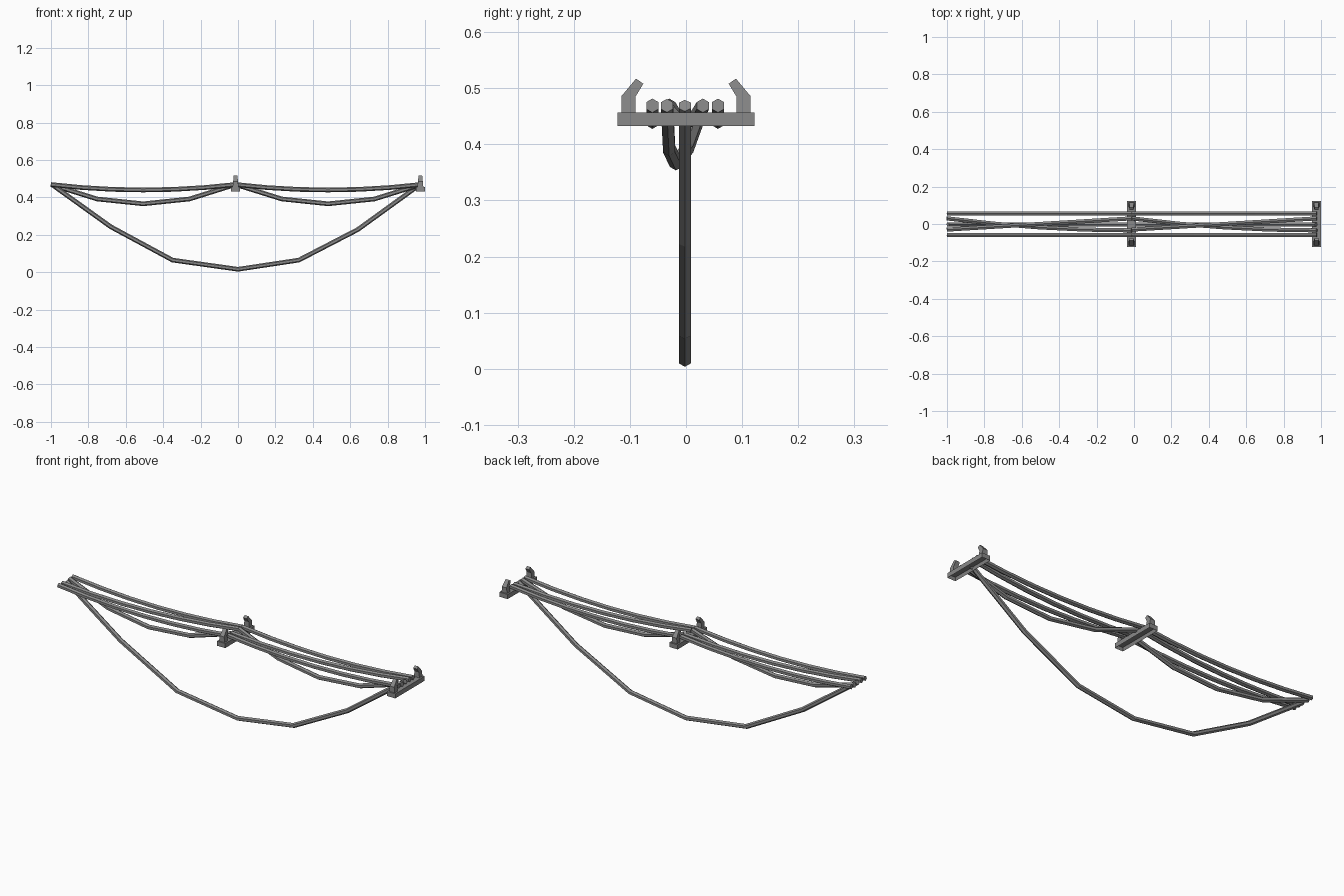
import bpy, bmesh
from mathutils import Vector

if "Cube" in bpy.data.objects:
    bpy.data.objects.remove(bpy.data.objects["Cube"], do_unlink=True)

grey = bpy.data.materials.new("steel_grey")
grey.use_nodes = True
grey.diffuse_color = (0.25, 0.25, 0.25, 1)
grey.node_tree.nodes["Principled BSDF"].inputs["Base Color"].default_value = grey.diffuse_color

SUPPORTS = (-0.013, 0.975)
SPANS = ((-1.0, -0.013), (-0.013, 0.977))
TOP, SIDES, RADIUS = 0.469, 6, 0.0125


def finish(name, bm):
    bmesh.ops.recalc_face_normals(bm, faces=bm.faces)
    mesh = bpy.data.meshes.new(name)
    bm.to_mesh(mesh)
    bm.free()
    mesh.materials.append(grey)
    obj = bpy.data.objects.new(name, mesh)
    bpy.context.collection.objects.link(obj)
    return obj


def cable(name, points):
    """Six-sided tube with rings lying across x, so that the ends stay upright."""
    import math
    bm = bmesh.new()
    rings = []
    for i, p in enumerate(points):
        a, b = points[max(i - 1, 0)], points[min(i + 1, len(points) - 1)]
        along = (Vector(b) - Vector(a)).normalized()
        side = Vector((0, 1, 0)) - along * along.y
        side.normalize()
        up = along.cross(side)
        ring = []
        for k in range(SIDES):
            t = math.tau * (k + 0.5) / SIDES + math.pi / SIDES
            ring.append(bm.verts.new(Vector(p) + RADIUS * (math.sin(t) * side + math.cos(t) * up)))
        rings.append(ring)
    for r, s in zip(rings, rings[1:]):
        for k in range(SIDES):
            n = (k + 1) % SIDES
            bm.faces.new((r[k], r[n], s[n], s[k]))
    bm.faces.new(rings[0])
    bm.faces.new(rings[-1])
    return finish(name, bm)


def hanging(start, end, y0, y1, sag, steps=4):
    """Parabolic sag, easing sideways from y0 to y1."""
    pts = []
    for i in range(steps + 1):
        t = i / steps
        ease = 1 - (1 - t) ** 2 if y0 > y1 else t
        pts.append((start + (end - start) * t, y0 + (y1 - y0) * ease, TOP - 4 * sag * t * (1 - t)))
    return pts


# Cables strung between supports: two straight ones, a crossing pair
for n, (x0, x1) in enumerate(SPANS):
    cable(f"outer_cable_front_{n}", hanging(x0, x1, -0.06, -0.06, 0.029, 6))
    cable(f"outer_cable_back_{n}", hanging(x0, x1, 0.057, 0.057, 0.029, 6))
    cable(f"crossing_cable_{n}", hanging(x0, x1, -0.03, 0.03, 0.029, 6))
    cable(f"loose_cable_{n}", hanging(x0, x1, 0.03, -0.034, 0.103))

# Fallen cable hanging across both spans
cable("fallen_cable", [(-0.995, -0.002, TOP), (-0.68, -0.002, 0.243), (-0.35, -0.002, 0.065),
                       (0, -0.002, 0.016), (0.325, -0.002, 0.065), (0.64, -0.002, 0.228),
                       (0.973, -0.002, TOP)])

# Hook outline in y and z
HOOK = ((0.115, 0.455), (0.115, 0.486), (0.089, 0.517), (0.076, 0.508), (0.090, 0.485), (0.090, 0.455))


def bracket(index, x):
    # Crossbar, hollow underneath
    bm = bmesh.new()
    bmesh.ops.create_cube(bm, size=1)
    for v in bm.verts:
        v.co = Vector((x + v.co.x * 0.048, v.co.y * 0.244, 0.445 + v.co.z * 0.024))
    bottom = min(bm.faces, key=lambda f: f.calc_center_median().z)
    bmesh.ops.inset_region(bm, faces=[bottom], thickness=0.007)
    for v in bottom.verts:
        v.co.z += 0.016
    finish(f"crossbar_{index}", bm)
    # Hooks at both ends, narrower towards the tip
    for label, side in (("front", -1), ("back", 1)):
        bm = bmesh.new()
        loops = []
        for s in (-1, 1):
            loops.append([bm.verts.new((x + s * (0.016 - 0.1 * (z - 0.455)), side * y, z)) for y, z in HOOK])
            bm.faces.new(loops[-1])
        for k in range(len(HOOK)):
            n = (k + 1) % len(HOOK)
            bm.faces.new((loops[0][k], loops[0][n], loops[1][n], loops[1][k]))
        finish(f"hook_{label}_{index}", bm)


for i, x in enumerate(SUPPORTS):
    bracket(i, x)
